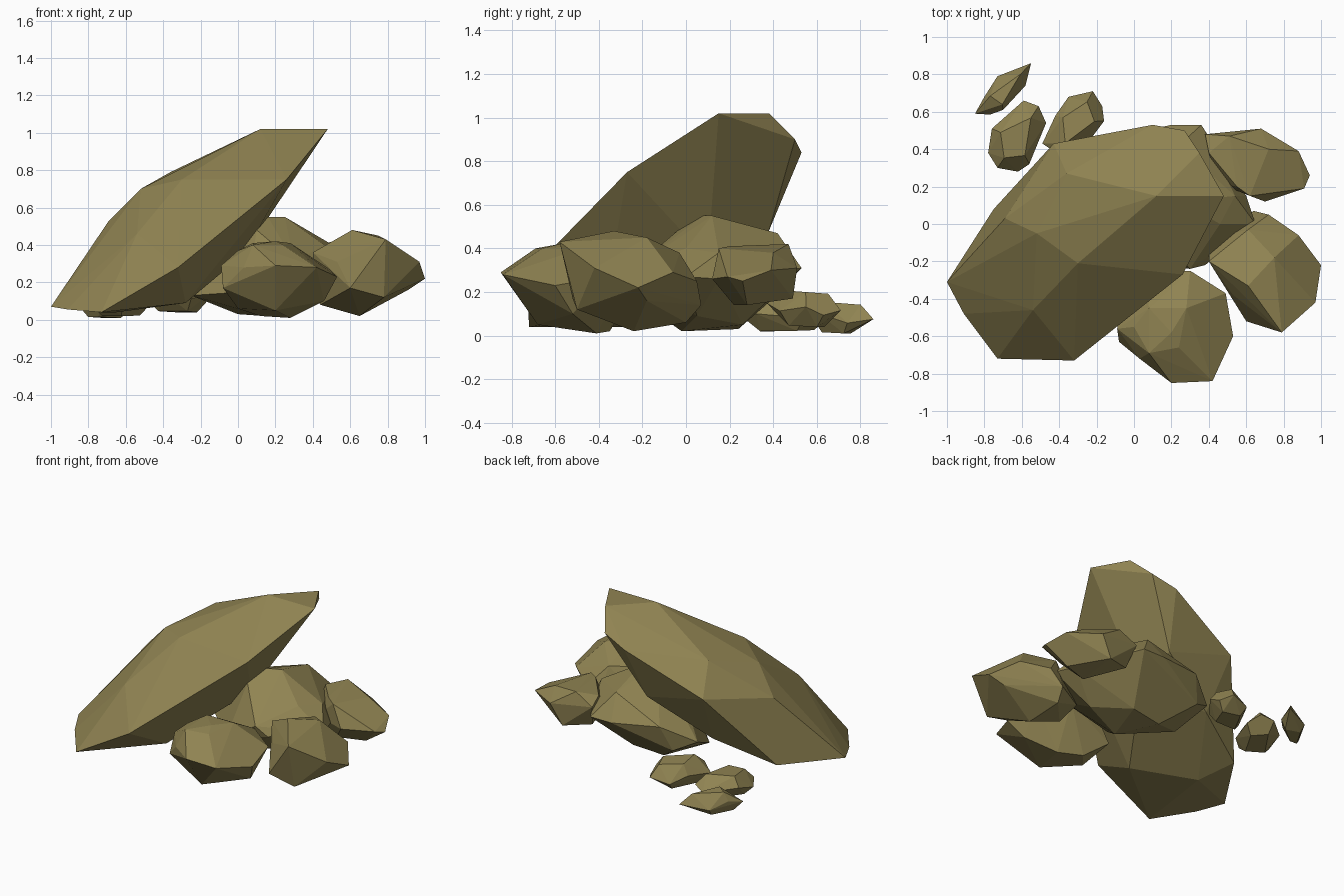
import bpy, bmesh

stone = bpy.data.materials.new("olive_stone")
stone.diffuse_color = (0.28, 0.23, 0.085, 1)


def rock(name, corners):
    """Faceted boulder: the convex hull of a handful of corner points."""
    bm = bmesh.new()
    for c in corners:
        bm.verts.new(c)
    hull = bmesh.ops.convex_hull(bm, input=bm.verts[:])
    loose = {g for g in hull["geom_interior"] + hull["geom_unused"]
             if isinstance(g, bmesh.types.BMVert)}
    bmesh.ops.delete(bm, geom=list(loose), context='VERTS')
    bmesh.ops.dissolve_limit(bm, angle_limit=0.05, verts=bm.verts[:], edges=bm.edges[:])
    bmesh.ops.recalc_face_normals(bm, faces=bm.faces[:])
    me = bpy.data.meshes.new(name)
    bm.to_mesh(me)
    bm.free()
    me.materials.append(stone)
    ob = bpy.data.objects.new(name, me)
    bpy.context.collection.objects.link(ob)
    return ob


def pebble(name, outline, low, high, tilt):
    """Small stone: plan outline at mid height, shrunken caps above and below."""
    n = len(outline)
    cx = sum(p[0] for p in outline) / n
    cy = sum(p[1] for p in outline) / n
    mid = low + (high - low) * 0.48
    pts = []
    for i, (x, y) in enumerate(outline):
        dx, dy = x - cx, y - cy
        pts.append((x, y, mid + tilt * dy + (0.015 if i % 2 else -0.015)))
        if i % 2:
            pts.append((cx + dx * 0.65, cy + dy * 0.65, high + tilt * dy * 0.5))
        else:
            pts.append((cx + dx * 0.65, cy + dy * 0.65, low + max(0, tilt * dy * 0.5)))
    return rock(name, pts)


# Large leaning slab
rock("leaning_slab", [
    (0.48, 0.15, 1.02), (0.12, 0.15, 1.02), (0.35, 0.38, 1.02),
    (0.27, 0.50, 0.90), (0.10, 0.53, 0.84), (0.26, -0.27, 0.75),
    (-0.30, -0.21, 0.75), (-0.36, 0.27, 0.79), (-0.52, -0.05, 0.70),
    (-0.69, 0.03, 0.53), (-0.54, -0.46, 0.46), (-0.43, 0.43, 0.60),
    (-0.75, 0.08, 0.10), (-1.00, -0.31, 0.07), (-0.91, -0.48, 0.055),
    (-0.73, -0.72, 0.04), (-0.32, -0.73, 0.28), (-0.65, -0.15, 0.04),
    (-0.28, -0.38, 0.09), (0.03, 0.10, 0.35), (0.03, 0.38, 0.48),
    (-0.38, 0.25, 0.25)])

# Supporting rock beneath the slab
rock("support_rock", [
    (0.16, 0.08, 0.55), (0.25, 0.12, 0.55), (0.10, -0.04, 0.48),
    (0.46, 0.00, 0.40), (0.24, 0.42, 0.47), (0.54, 0.15, 0.38),
    (0.65, 0.00, 0.27), (0.30, -0.24, 0.31), (0.38, -0.22, 0.25),
    (0.36, 0.53, 0.31), (0.20, 0.53, 0.31), (-0.12, 0.46, 0.34),
    (-0.32, 0.33, 0.24), (-0.25, 0.10, 0.13), (0.05, -0.20, 0.15),
    (0.00, 0.24, 0.03), (0.22, 0.26, 0.05), (0.14, -0.02, 0.02),
    (0.40, 0.05, 0.09), (0.60, 0.15, 0.26), (-0.18, 0.40, 0.17)])

# Front rock
rock("front_rock", [
    (0.08, -0.45, 0.41), (0.28, -0.45, 0.41), (0.20, -0.58, 0.42),
    (0.08, -0.69, 0.40), (0.24, -0.66, 0.40), (0.00, -0.55, 0.37),
    (-0.09, -0.56, 0.29), (-0.08, -0.63, 0.17), (0.03, -0.72, 0.28),
    (0.20, -0.85, 0.29), (0.42, -0.84, 0.28), (0.53, -0.60, 0.23),
    (0.49, -0.37, 0.27), (0.30, -0.25, 0.30), (0.06, -0.26, 0.24),
    (0.20, -0.68, 0.05), (0.46, -0.52, 0.10), (-0.03, -0.28, 0.13),
    (0.28, -0.41, 0.01), (0.12, -0.35, 0.02), (0.00, -0.50, 0.06)])

# Right rock
rock("right_rock", [
    (0.61, -0.33, 0.48), (0.75, -0.18, 0.45), (0.79, -0.58, 0.43),
    (0.61, -0.03, 0.38), (0.40, -0.20, 0.36), (0.97, -0.42, 0.31),
    (1.00, -0.22, 0.22), (0.88, -0.06, 0.29), (0.72, 0.05, 0.25),
    (0.64, 0.07, 0.14), (0.60, -0.52, 0.17), (0.53, -0.38, 0.31),
    (0.78, -0.50, 0.12), (0.65, -0.24, 0.02), (0.44, -0.20, 0.08),
    (0.40, -0.08, 0.16), (0.62, 0.00, 0.06), (0.91, -0.18, 0.16)])

# Back right rock
rock("back_right_rock", [
    (0.51, 0.47, 0.42), (0.55, 0.20, 0.41), (0.62, 0.15, 0.40),
    (0.72, 0.40, 0.38), (0.38, 0.48, 0.35), (0.40, 0.38, 0.39),
    (0.68, 0.51, 0.31), (0.88, 0.39, 0.30), (0.94, 0.26, 0.25),
    (0.91, 0.19, 0.27), (0.70, 0.12, 0.26), (0.45, 0.22, 0.25),
    (0.60, 0.49, 0.17), (0.78, 0.28, 0.14), (0.60, 0.22, 0.14),
    (0.42, 0.42, 0.20)])

# Three pebbles at the back left
pebble("outer_pebble", [(-0.85, 0.59), (-0.80, 0.68), (-0.73, 0.79), (-0.55, 0.86),
                        (-0.58, 0.74), (-0.70, 0.61), (-0.77, 0.585)], 0.01, 0.15, -0.10)
pebble("middle_pebble", [(-0.78, 0.38), (-0.76, 0.51), (-0.59, 0.66), (-0.51, 0.63),
                         (-0.47, 0.54), (-0.56, 0.32), (-0.62, 0.28), (-0.73, 0.30)],
       0.02, 0.17, 0.05)
pebble("inner_pebble", [(-0.49, 0.43), (-0.42, 0.58), (-0.35, 0.68), (-0.22, 0.71),
                        (-0.17, 0.63), (-0.16, 0.55), (-0.25, 0.43), (-0.40, 0.37)],
       0.04, 0.20, -0.10)
